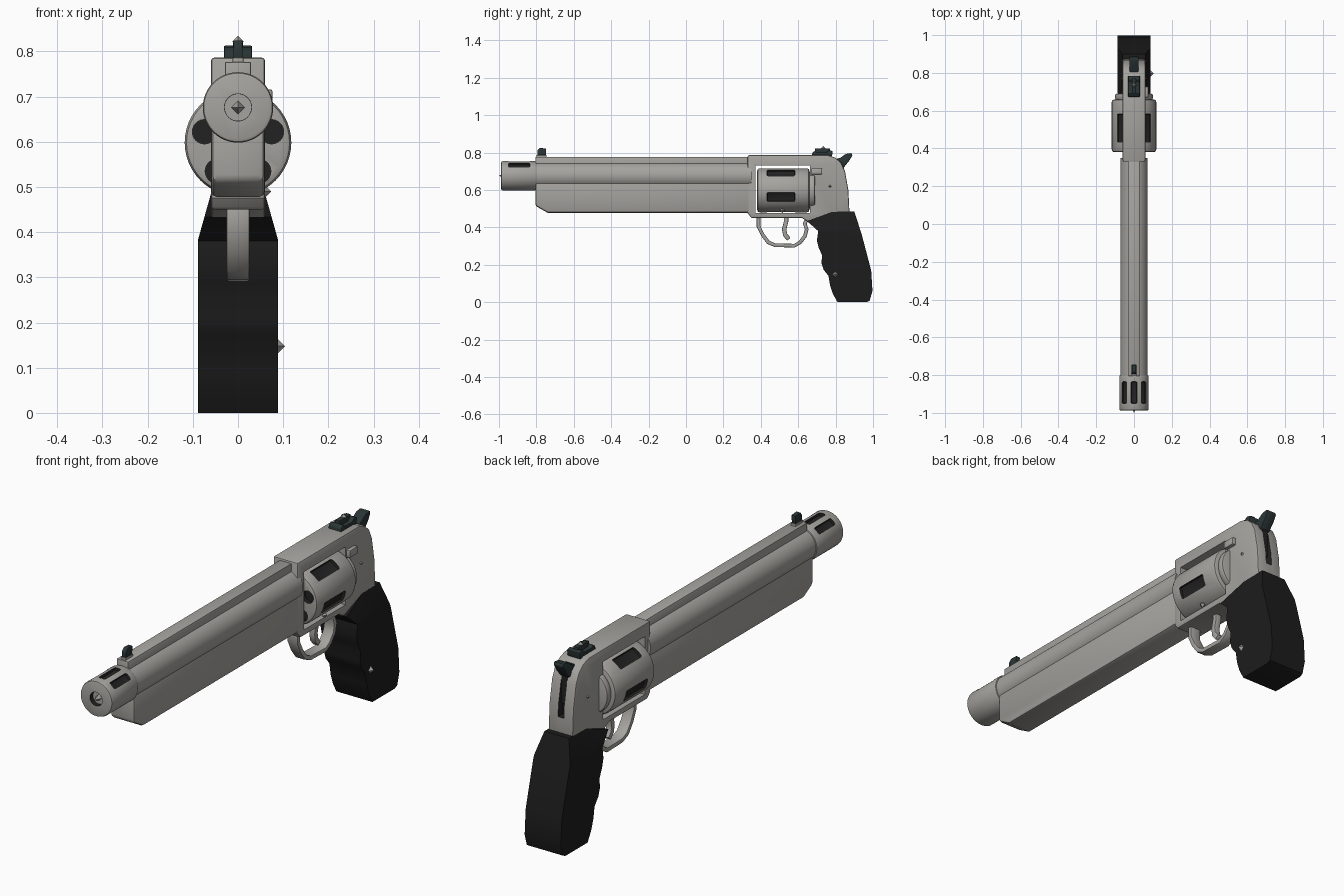
import bpy, bmesh, math
from mathutils import Matrix, Vector

if "Cube" in bpy.data.objects:
    bpy.data.objects.remove(bpy.data.objects["Cube"], do_unlink=True)


def material(name, rgb):
    m = bpy.data.materials.new(name)
    m.use_nodes = True
    m.diffuse_color = (*rgb, 1)
    m.node_tree.nodes["Principled BSDF"].inputs["Base Color"].default_value = (*rgb, 1)
    return m


STEEL = material("steel grey", (0.38, 0.37, 0.345))
DARK = material("recess black", (0.016, 0.016, 0.016))
GRIP = material("grip black", (0.012, 0.012, 0.012))
SIGHT = material("dark green steel", (0.024, 0.036, 0.036))


def apply(obj, kind, **settings):
    mod = obj.modifiers.new(kind, kind)
    for key, value in settings.items():
        setattr(mod, key, value)
    bpy.context.view_layer.objects.active = obj
    bpy.ops.object.modifier_apply(modifier=mod.name)


def make(name, bm, mat, bevel=0, segments=2):
    bmesh.ops.recalc_face_normals(bm, faces=bm.faces)
    mesh = bpy.data.meshes.new(name)
    bm.to_mesh(mesh)
    bm.free()
    obj = bpy.data.objects.new(name, mesh)
    bpy.context.collection.objects.link(obj)
    mesh.materials.append(mat)
    if bevel:
        apply(obj, "BEVEL", width=bevel, segments=segments, limit_method="ANGLE",
              angle_limit=math.radians(40))
    smooth(obj)
    return obj


def smooth(obj):
    bpy.ops.object.select_all(action="DESELECT")
    obj.select_set(True)
    bpy.context.view_layer.objects.active = obj
    bpy.ops.object.shade_smooth_by_angle(angle=math.radians(32))


def prism_mesh(points, half, x=0):
    """Side outline in (y, z), extruded across x."""
    bm = bmesh.new()
    face = bm.faces.new([bm.verts.new((x - half, y, z)) for y, z in points])
    out = bmesh.ops.extrude_face_region(bm, geom=[face])
    moved = [v for v in out["geom"] if isinstance(v, bmesh.types.BMVert)]
    bmesh.ops.translate(bm, verts=moved, vec=(2 * half, 0, 0))
    return bm


def prism(name, points, half, mat, bevel=0, x=0):
    return make(name, prism_mesh(points, half, x), mat, bevel)


def box(name, y0, y1, z0, z1, half, mat, bevel=0, x=0):
    return prism(name, [(y0, z0), (y1, z0), (y1, z1), (y0, z1)], half, mat, bevel, x)


def tube(name, y0, y1, r, z, mat, bevel=0, x=0, sides=48, r2=None):
    """Cylinder or cone along y."""
    bm = bmesh.new()
    spin = Matrix.Translation((x, (y0 + y1) / 2, z)) @ Matrix.Rotation(-math.pi / 2, 4, "X")
    bmesh.ops.create_cone(bm, cap_ends=True, segments=sides, radius1=r,
                          radius2=r if r2 is None else r2, depth=y1 - y0, matrix=spin)
    return make(name, bm, mat, bevel)


def ribbon(name, path, half, thick, mat, bevel=0):
    """Bent strip following a (y, z) path."""
    pts = [Vector(p) for p in path]
    sides = ([], [])
    for i, p in enumerate(pts):
        d = (pts[min(i + 1, len(pts) - 1)] - pts[max(i - 1, 0)]).normalized()
        n = Vector((-d.y, d.x)) * thick / 2
        sides[0].append(p + n)
        sides[1].append(p - n)
    return prism(name, sides[0] + sides[1][::-1], half, mat, bevel)


def stud(name, x, y, z, r, mat=STEEL):
    bm = bmesh.new()
    bmesh.ops.create_uvsphere(bm, u_segments=4, v_segments=2, radius=r,
                              matrix=Matrix.Translation((x, y, z)))
    return make(name, bm, mat)


def cut(target, cutter, index=1):
    """Cut a recess whose walls take the dark slot when index is 1."""
    if len(target.data.materials) < 2:
        target.data.materials.append(DARK)
    cutter.data.materials.clear()
    cutter.data.materials.append(STEEL)
    cutter.data.materials.append(DARK)
    for p in cutter.data.polygons:
        p.material_index = index
    apply(target, "BOOLEAN", operation="DIFFERENCE", object=cutter, solver="EXACT")
    bpy.data.objects.remove(cutter, do_unlink=True)
    smooth(target)


def ring_cut(target, angle, radius, z, y0, y1, width):
    """Slot across the outside of a round part; angle 0 is the top."""
    c = box("cutter", y0, y1, radius - 0.014, radius + 0.02, width / 2, DARK, 0.006)
    c.data.transform(Matrix.Translation((0, 0, z)) @ Matrix.Rotation(angle, 4, "Y"))
    cut(target, c)


BORE_Z, DRUM_Z = 0.676, 0.598

# Barrel, rib and full-length underlug
tube("barrel", -0.81, 0.35, 0.072, BORE_Z, STEEL)
box("barrel_rib", -0.805, 0.35, 0.70, 0.777, 0.029, STEEL, 0.004)
prism("barrel_underlug", [(-0.805, 0.66), (-0.805, 0.515), (-0.74, 0.478),
                          (0.35, 0.478), (0.35, 0.66)], 0.059, STEEL, 0.012)

# Muzzle brake with three top ports and a bore
muzzle = tube("muzzle_brake", -0.988, -0.80, 0.078, BORE_Z, STEEL, 0.008)
for a in (-42, 0, 42):
    ring_cut(muzzle, math.radians(a), 0.078, BORE_Z, -0.95, -0.835, 0.032)
cut(muzzle, tube("cutter", -1.02, -0.965, 0.03, BORE_Z, DARK))
tube("bore_floor", -0.967, -0.96, 0.0295, BORE_Z, STEEL)
tube("bore_pin", -1.0, -0.962, 0.0, BORE_Z, STEEL, sides=4, r2=0.017)

# Frame with cylinder window and hammer slot
frame = prism("frame", [(0.33, 0.786), (0.76, 0.786), (0.80, 0.772), (0.83, 0.745),
                        (0.85, 0.70), (0.868, 0.60), (0.875, 0.46), (0.80, 0.45),
                        (0.66, 0.425), (0.62, 0.45), (0.35, 0.45), (0.33, 0.475)],
              0.06, STEEL, 0.007)
cut(frame, box("cutter", 0.372, 0.662, 0.477, 0.732, 0.2, DARK), 0)
cut(frame, box("cutter", 0.835, 0.95, 0.55, 0.80, 0.014, DARK))
tube("recoil_shield", 0.658, 0.69, 0.1, DRUM_Z, STEEL, 0.008)
box("cylinder_latch", 0.67, 0.727, 0.683, 0.716, 0.016, STEEL, 0.004, x=0.06)

# Five-shot cylinder with flutes and chambers
drum = tube("cylinder", 0.38, 0.66, 0.118, DRUM_Z, STEEL, 0.014)
for k in range(5):
    turn = math.radians(72 * k)
    ring_cut(drum, turn + math.pi / 5, 0.118, DRUM_Z, 0.433, 0.582, 0.052)
    cut(drum, tube("cutter", 0.35, 0.40, 0.027, DRUM_Z + 0.078 * math.cos(turn), DARK,
                   x=0.078 * math.sin(turn), sides=24))

# Trigger and guard
ribbon("trigger_guard", [(0.388, 0.46), (0.388, 0.405), (0.41, 0.36), (0.44, 0.32), (0.475, 0.305),
                         (0.58, 0.302), (0.61, 0.32), (0.637, 0.355), (0.645, 0.39),
                         (0.635, 0.42), (0.65, 0.45)], 0.025, 0.02, STEEL, 0.004)
ribbon("trigger", [(0.535, 0.47), (0.535, 0.43), (0.525, 0.39), (0.53, 0.36), (0.55, 0.337)],
       0.014, 0.024, STEEL, 0.004)

# Grip with finger grooves, narrowing towards the frame
bm = prism_mesh([(0.647, 0.433), (0.78, 0.483), (0.90, 0.485), (0.94, 0.36), (0.99, 0.17),
                 (0.997, 0.06), (0.982, 0.008), (0.965, 0), (0.81, 0), (0.785, 0.045),
                 (0.77, 0.09), (0.762, 0.14), (0.735, 0.175), (0.724, 0.21), (0.728, 0.25),
                 (0.71, 0.29), (0.70, 0.33), (0.707, 0.38), (0.685, 0.40)], 0.088)
SHOULDER = 0.385
bmesh.ops.bisect_plane(bm, geom=bm.verts[:] + bm.edges[:] + bm.faces[:],
                       plane_co=(0, 0, SHOULDER), plane_no=(0, 0, 1))
for v in bm.verts:
    if v.co.z > SHOULDER:
        v.co.x *= 1 - 0.32 * (v.co.z - SHOULDER) / 0.1
make("grip", bm, GRIP)

# Hammer
prism("hammer", [(0.80, 0.74), (0.80, 0.765), (0.825, 0.772), (0.855, 0.793), (0.885, 0.797),
                 (0.89, 0.785), (0.872, 0.755), (0.845, 0.722), (0.82, 0.72)], 0.024, SIGHT, 0.004)
box("hammer_body", 0.78, 0.846, 0.60, 0.74, 0.0135, DARK)

# Rear and front sights
prism("rear_sight_base", [(0.672, 0.78), (0.78, 0.78), (0.785, 0.808), (0.765, 0.813),
                          (0.75, 0.80), (0.70, 0.80), (0.69, 0.81), (0.676, 0.80)],
      0.031, SIGHT, 0.002)
box("rear_sight_rail", 0.69, 0.77, 0.79, 0.822, 0.011, SIGHT, 0.002)
stud("rear_sight_stud", 0, 0.735, 0.822, 0.013)
box("front_sight_base", -0.80, -0.745, 0.77, 0.786, 0.012, STEEL, 0.002)
prism("front_sight", [(-0.795, 0.78), (-0.75, 0.78), (-0.747, 0.822), (-0.782, 0.824),
                      (-0.795, 0.81)], 0.01, SIGHT, 0.002)

# Small studs
stud("grip_stud", 0.088, 0.797, 0.148, 0.016)
stud("crane_stud", 0.06, 0.515, 0.49, 0.014)
for s in (-1, 1):
    stud("frame_stud", s * 0.06, 0.77, 0.62, 0.008)
